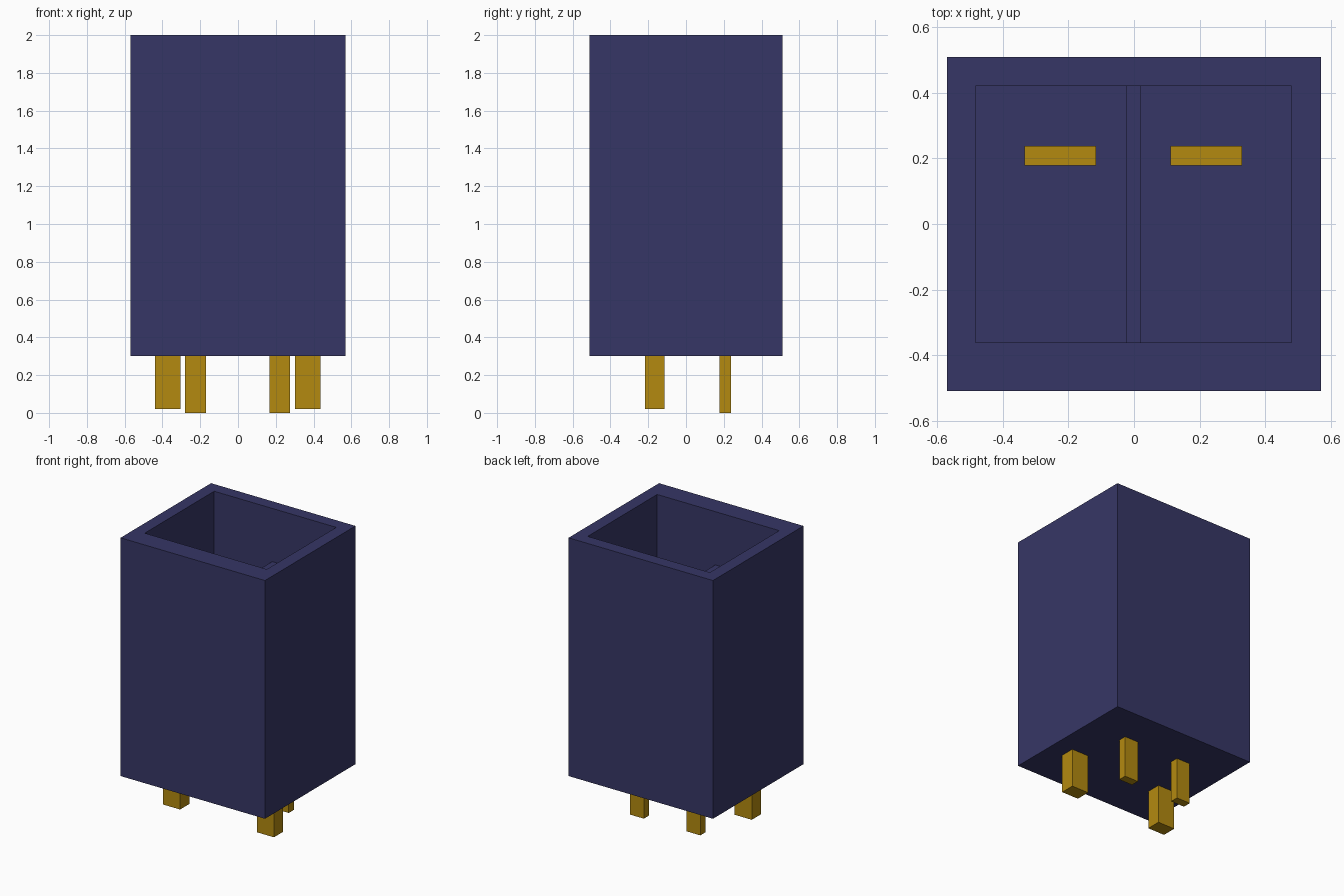
import bpy
import bmesh

if "Cube" in bpy.data.objects:
    bpy.data.objects.remove(bpy.data.objects["Cube"], do_unlink=True)


def material(name, color):
    mat = bpy.data.materials.new(name)
    mat.use_nodes = True
    mat.diffuse_color = color
    mat.node_tree.nodes["Principled BSDF"].inputs["Base Color"].default_value = color
    return mat


navy = material("navy plastic", (0.037, 0.037, 0.133, 1))
gold = material("gold metal", (0.456, 0.254, 0.005, 1))


def add_mesh(name, bm, mat):
    bmesh.ops.recalc_face_normals(bm, faces=bm.faces)
    mesh = bpy.data.meshes.new(name)
    bm.to_mesh(mesh)
    bm.free()
    mesh.materials.append(mat)
    obj = bpy.data.objects.new(name, mesh)
    bpy.context.collection.objects.link(obj)
    return obj


def box_bmesh(xs, ys, zs):
    """Box between the low and high limits on each axis."""
    bm = bmesh.new()
    bmesh.ops.create_cube(bm, size=1)
    for v in bm.verts:
        v.co = [lim[0] if c < 0 else lim[1] for c, lim in zip(v.co, (xs, ys, zs))]
    return bm


def mirrored_boxes(name, xs, ys, zs, mat):
    """Matching boxes on the left (+x) and right (-x) of the centre wall."""
    centre = -0.002
    for side, sign in (("left", 1), ("right", -1)):
        limits = sorted(centre + sign * x for x in xs)
        add_mesh(f"{name}_{side}", box_bmesh(limits, ys, zs), mat)


BOTTOM, FLOOR, TOP = 0.3, 0.45, 2.0
CAVITY_X = (-0.483, 0.481)
CAVITY_Y = (-0.362, 0.421)

# Housing: a box with an off-centre open cavity sunk into its top
bm = box_bmesh((-0.57, 0.57), (-0.51, 0.51), (BOTTOM, TOP))
lid = max(bm.faces, key=lambda f: f.calc_center_median().z)
bmesh.ops.inset_individual(bm, faces=[lid], thickness=0.1)
for v in lid.verts:
    v.co.x = CAVITY_X[v.co.x > 0]
    v.co.y = CAVITY_Y[v.co.y > 0]
well = bmesh.ops.extrude_discrete_faces(bm, faces=[lid])["faces"][0]
for v in well.verts:
    v.co.z = FLOOR
add_mesh("housing", bm, navy)

# Low wall dividing the cavity
add_mesh("divider", box_bmesh((-0.025, 0.022), CAVITY_Y, (FLOOR, 1.62)), navy)

# Contact blades inside and the pins below
mirrored_boxes("contact_blade", (0.114, 0.332), (0.178, 0.238), (FLOOR, 1.4), gold)
mirrored_boxes("back_pin", (0.168, 0.278), (0.178, 0.238), (0, FLOOR), gold)
mirrored_boxes("front_pin", (0.303, 0.438), (-0.217, -0.113), (0.02, FLOOR - 0.05), gold)
